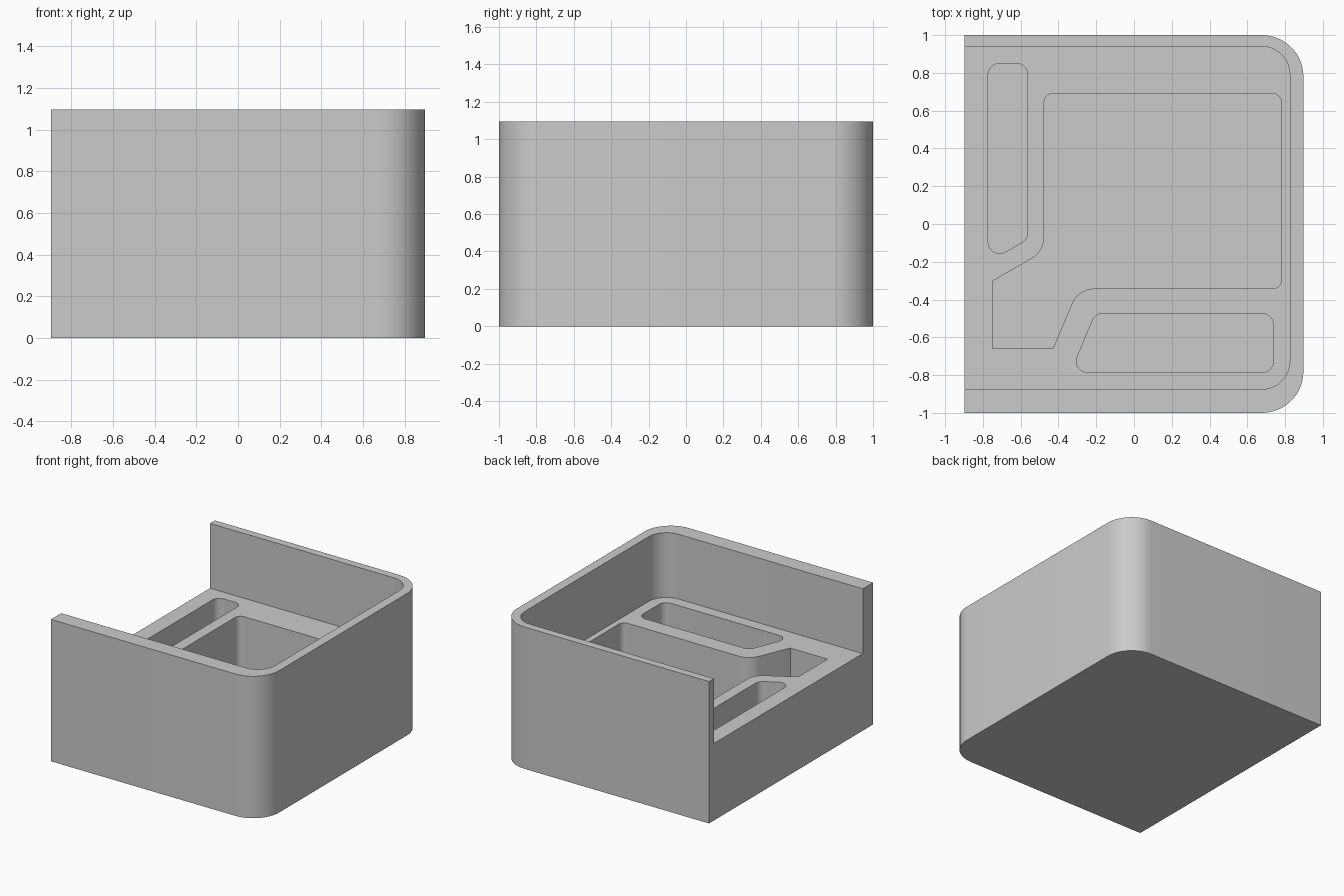
import bpy, bmesh, math
from mathutils import Vector

if "Cube" in bpy.data.objects:
    bpy.data.objects.remove(bpy.data.objects["Cube"])

HEIGHT, DECK, POCKET_FLOOR = 1.095, 0.595, 0.1
ABOVE = HEIGHT + 0.2


def rounded(corners, steps=12):
    """Outline with each (x, y, radius) corner replaced by a tangent arc."""
    outline = []
    for i, (x, y, r) in enumerate(corners):
        p = Vector((x, y))
        if r == 0:
            outline.append(p)
            continue
        a = (Vector(corners[i - 1][:2]) - p).normalized()
        b = (Vector(corners[(i + 1) % len(corners)][:2]) - p).normalized()
        half = a.angle(b) / 2
        centre = p + (a + b).normalized() * r / math.sin(half)
        start = p + a * r / math.tan(half) - centre
        end = p + b * r / math.tan(half) - centre
        sweep = start.angle(end)
        for k in range(steps + 1):
            t = k / steps
            outline.append(centre + (start * math.sin((1 - t) * sweep)
                                     + end * math.sin(t * sweep)) / math.sin(sweep))
    return outline


def prism(name, corners, bottom, top):
    """Solid made by extruding a rounded outline upwards."""
    bm = bmesh.new()
    face = bm.faces.new([bm.verts.new((p.x, p.y, bottom)) for p in rounded(corners)])
    side = bmesh.ops.extrude_face_region(bm, geom=[face])["geom"]
    verts = [v for v in side if isinstance(v, bmesh.types.BMVert)]
    bmesh.ops.translate(bm, verts=verts, vec=(0, 0, top - bottom))
    bmesh.ops.recalc_face_normals(bm, faces=bm.faces)
    mesh = bpy.data.meshes.new(name)
    bm.to_mesh(mesh)
    bm.free()
    obj = bpy.data.objects.new(name, mesh)
    bpy.context.collection.objects.link(obj)
    return obj


grey = bpy.data.materials.new("plain grey")
grey.use_nodes = True
grey.diffuse_color = (0.6, 0.6, 0.6, 1)
grey.node_tree.nodes["Principled BSDF"].inputs["Base Color"].default_value = (0.6, 0.6, 0.6, 1)

# Solid block with two rounded corners
body = prism("tray_body", [(-0.897, -1, 0), (0.897, -1, 0.22),
                           (0.897, 1, 0.22), (-0.897, 1, 0)], 0, HEIGHT)
body.data.materials.append(grey)

# Recess inside the rim, open on one side
recess = prism("rim_recess", [(-1.1, -0.875, 0), (0.825, -0.875, 0.15),
                              (0.825, 0.94, 0.15), (-1.1, 0.94, 0)], DECK, ABOVE)

# Large pocket with a flared mouth
pocket = prism("main_pocket", [
    (-0.748, -0.302, 0), (-0.748, -0.659, 0), (-0.429, -0.659, 0),
    (-0.295, -0.342, 0.13), (0.78, -0.342, 0.045), (0.78, 0.69, 0.045),
    (-0.476, 0.69, 0.045), (-0.476, -0.145, 0.13)], POCKET_FLOOR, ABOVE)

# Narrow slots beside the pocket
side_slot = prism("side_slot", [(-0.772, 0.85, 0.06), (-0.772, -0.2, 0.06),
                                (-0.563, -0.08, 0.06), (-0.563, 0.85, 0.06)],
                  POCKET_FLOOR, ABOVE)
front_slot = prism("front_slot", [(-0.204, -0.474, 0.06), (-0.335, -0.786, 0.06),
                                  (0.738, -0.786, 0.06), (0.738, -0.474, 0.06)],
                   POCKET_FLOOR, ABOVE)

# Cut the hollows and drop the cutters
bpy.context.view_layer.objects.active = body
body.select_set(True)
for cutter in (recess, pocket, side_slot, front_slot):
    cutter.hide_render = True
    mod = body.modifiers.new("cut", "BOOLEAN")
    mod.operation, mod.solver, mod.object = "DIFFERENCE", "EXACT", cutter
    bpy.ops.object.modifier_apply(modifier=mod.name)
    bpy.data.objects.remove(cutter)

bpy.ops.object.shade_smooth_by_angle(angle=math.radians(25))
